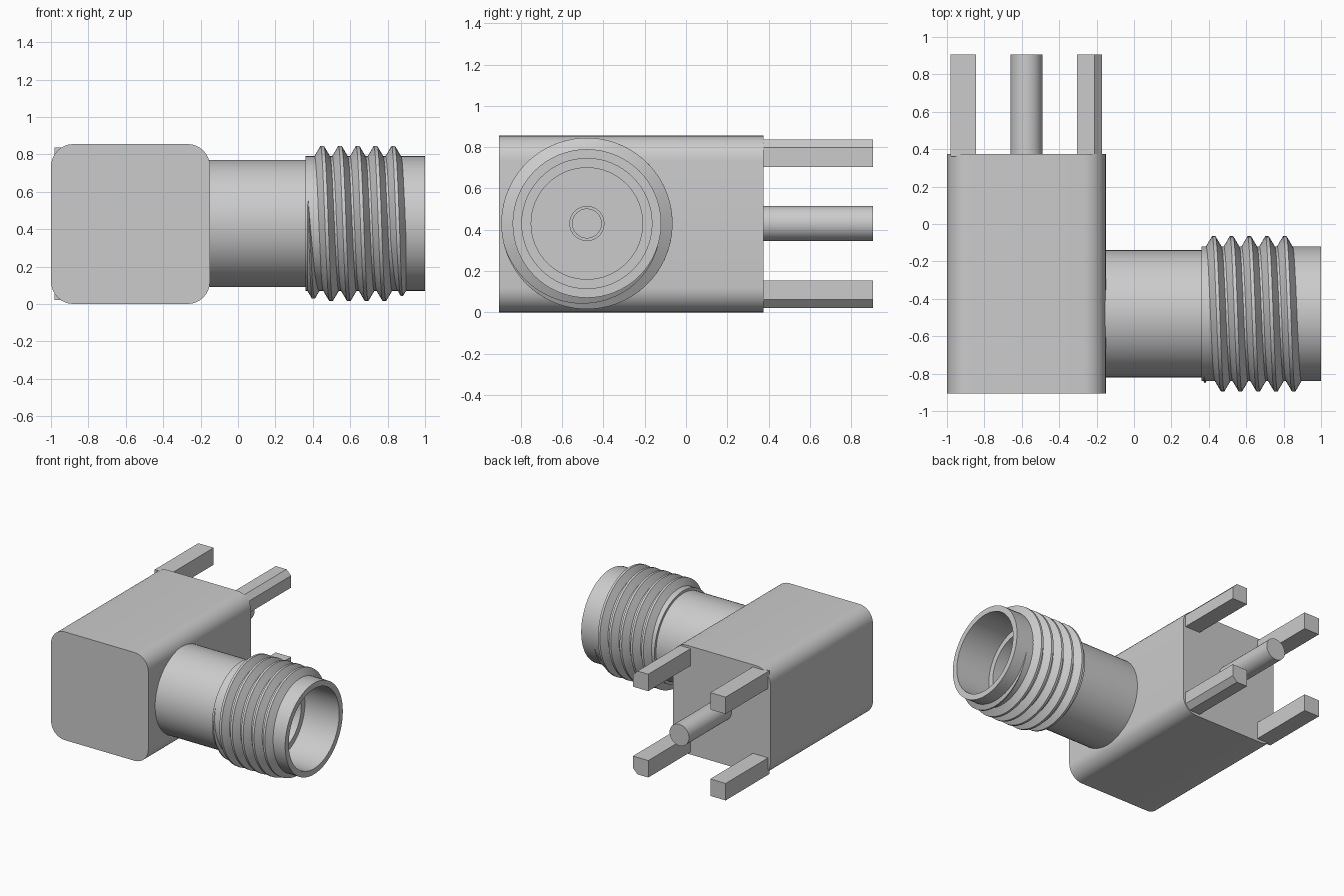
import bpy, bmesh
from math import pi, cos, sin, radians

if "Cube" in bpy.data.objects:
    bpy.data.objects.remove(bpy.data.objects["Cube"])

AX_Y, AX_Z = -0.48, 0.43      # axis of the coaxial barrel


def make(name, verts, faces, angle=30):
    me = bpy.data.meshes.new(name)
    me.from_pydata(verts, [], faces)
    bm = bmesh.new()
    bm.from_mesh(me)
    bmesh.ops.recalc_face_normals(bm, faces=bm.faces)
    bm.to_mesh(me)
    bm.free()
    ob = bpy.data.objects.new(name, me)
    bpy.context.collection.objects.link(ob)
    bpy.ops.object.select_all(action='DESELECT')
    ob.select_set(True)
    bpy.context.view_layer.objects.active = ob
    bpy.ops.object.shade_smooth_by_angle(angle=radians(angle))
    return ob


def extrude_y(name, outline, y0, y1):
    """Prism from an (x, z) outline."""
    n = len(outline)
    verts = [(x, y, z) for y in (y0, y1) for x, z in outline]
    faces = [(i, (i + 1) % n, n + (i + 1) % n, n + i) for i in range(n)]
    faces += [tuple(range(n)), tuple(range(n, 2 * n))]
    return make(name, verts, faces)


def lathe_x(name, profile, seg=64):
    """Revolve (x, radius) points about the barrel axis, capping both ends."""
    verts = [(x, AX_Y + r * cos(2 * pi * k / seg), AX_Z + r * sin(2 * pi * k / seg))
             for x, r in profile for k in range(seg)]
    faces = [(j * seg + k, j * seg + (k + 1) % seg,
              (j + 1) * seg + (k + 1) % seg, (j + 1) * seg + k)
             for j in range(len(profile) - 1) for k in range(seg)]
    last = (len(profile) - 1) * seg
    faces += [tuple(range(seg)), tuple(range(last, last + seg))]
    return make(name, verts, faces)


def rounded_rect(x0, x1, z0, z1, r, n=8):
    corners = [(x1 - r, z1 - r, 0), (x0 + r, z1 - r, 1),
               (x0 + r, z0 + r, 2), (x1 - r, z0 + r, 3)]
    return [(cx + r * cos((q + i / n) * pi / 2), cz + r * sin((q + i / n) * pi / 2))
            for cx, cz, q in corners for i in range(n + 1)]


# Block body with rounded long edges
extrude_y("body_block", rounded_rect(-1.0, -0.15, 0.0, 0.855, 0.12), -0.905, 0.375)

# Four square ground pins; the pair on the barrel side has a chamfered outer corner
h, c = 0.067, 0.04
for side, cx in (("left", -0.913), ("right", -0.237)):
    for level, cz, s in (("upper", 0.77, 1), ("lower", 0.088, -1)):
        pts = [(cx - h, cz + s * h), (cx - h, cz - s * h), (cx + h, cz - s * h)]
        if side == "right":
            pts += [(cx + h, cz + s * (h - c)), (cx + h - c, cz + s * h)]
        else:
            pts += [(cx + h, cz + s * h)]
        extrude_y(f"ground_pin_{level}_{side}", pts, 0.36, 0.905)

# Round signal pin
circle = [(-0.575 + 0.085 * cos(2 * pi * k / 32), 0.43 + 0.085 * sin(2 * pi * k / 32))
          for k in range(32)]
extrude_y("signal_pin", circle, 0.36, 0.905)

# Hollow barrel: neck, thread core, lip, stepped bore and floor
lathe_x("barrel", [(-0.17, 0.34), (0.36, 0.34), (0.36, 0.36), (1.0, 0.36),
                   (1.0, 0.315), (0.70, 0.315), (0.70, 0.27), (0.42, 0.27)])

# Centre contact with a socket hole
lathe_x("centre_contact", [(0.41, 0.085), (0.62, 0.085), (0.62, 0.07), (0.45, 0.07)], 32)

# Helical thread ridge, tapering out at both ends
PITCH, STEPS, X0, X1 = 0.095, 64, 0.368, 0.902
count = round((X1 - X0) / PITCH * STEPS)
verts, faces = [], []
for i in range(count + 1):
    x = X0 + (X1 - X0) * i / count
    a = pi / 2 + 2 * pi * (x - 0.45) / PITCH
    ramp = min(1.0, (x - X0) / 0.045 + 0.02, (X1 - x) / 0.045 + 0.02)
    for dx, r in ((-0.046, 0.352), (-0.009, 0.415), (0.009, 0.415), (0.046, 0.352)):
        rr = 0.352 + (r - 0.352) * ramp
        verts.append((max(0.36, x + dx * ramp), AX_Y + rr * cos(a), AX_Z + rr * sin(a)))
for i in range(count):
    for k in range(4):
        faces.append((4 * i + k, 4 * i + (k + 1) % 4,
                      4 * i + 4 + (k + 1) % 4, 4 * i + 4 + k))
faces += [(0, 1, 2, 3), tuple(4 * count + k for k in range(4))]
make("thread_ridge", verts, faces, 25)
